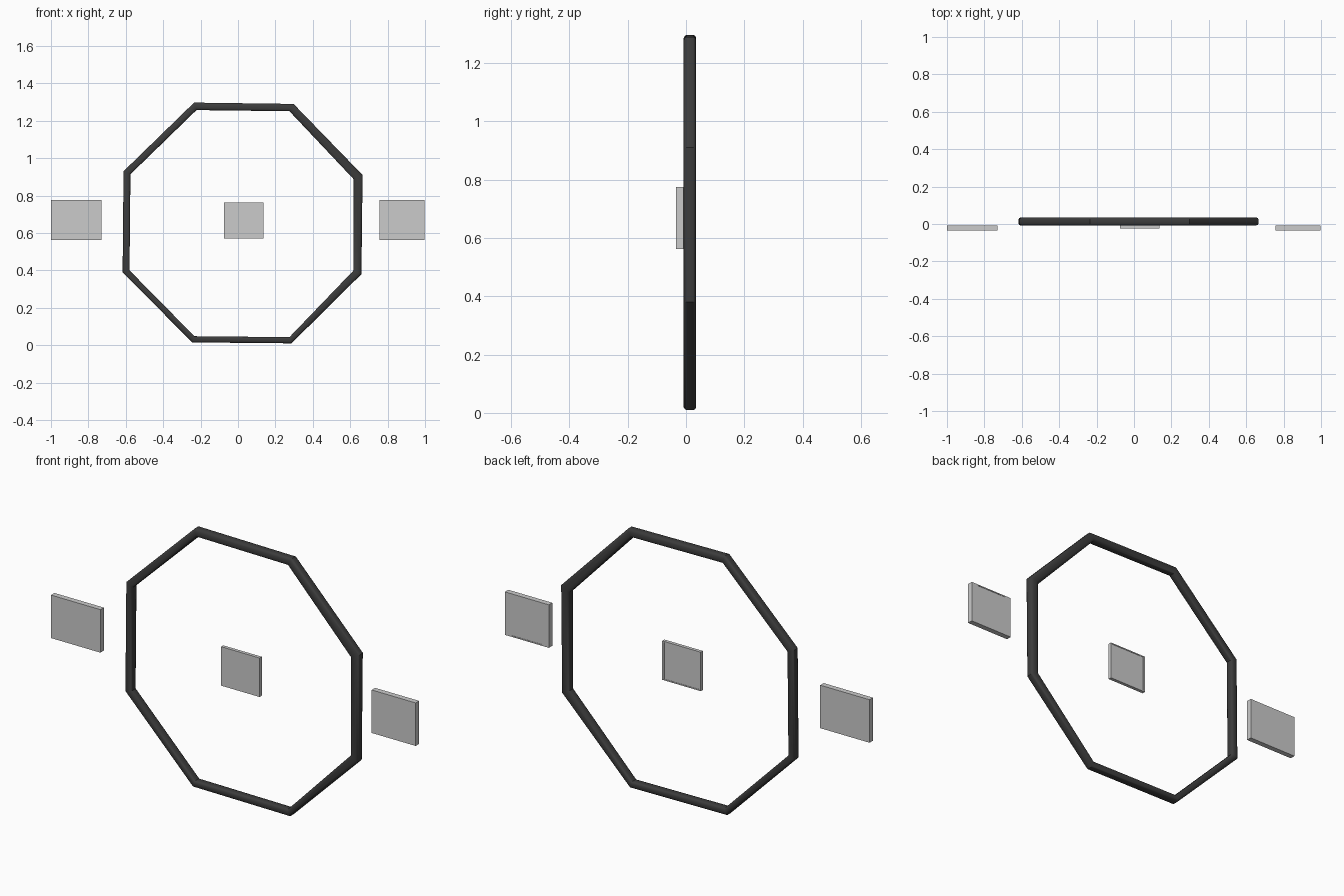
import bpy, bmesh
from mathutils import Vector

if "Cube" in bpy.data.objects:
    bpy.data.objects.remove(bpy.data.objects["Cube"])


def finish(bm, name):
    bmesh.ops.recalc_face_normals(bm, faces=bm.faces[:])
    mesh = bpy.data.meshes.new(name)
    bm.to_mesh(mesh)
    bm.free()
    ob = bpy.data.objects.new(name, mesh)
    bpy.context.collection.objects.link(ob)
    return ob


# Octagonal hoop: rounded section swept between the outer and inner corners
outer = [(-.235, 1.297), (.297, 1.29), (.666, .91), (.66, .38),
         (.286, .01), (-.245, .015), (-.617, .39), (-.612, .93)]
inner = [(-.222, 1.257), (.275, 1.251), (.618, .888), (.618, .40),
         (.275, .043), (-.233, .048), (-.580, .40), (-.575, .914)]
# (fraction from outer to inner, y)
section = [(0, .002), (0, .025), (.08, .031), (.28, .035), (.72, .035), (.92, .031),
           (1, .025), (1, .002), (.92, -.004), (.72, -.008), (.28, -.008), (.08, -.004)]
bm = bmesh.new()
rings = []
for o, i in zip(outer, inner):
    pts = [(Vector(o).lerp(Vector(i), t), y) for t, y in section]
    rings.append([bm.verts.new((p.x, y, p.y)) for p, y in pts])
for a, b in zip(rings, rings[1:] + rings[:1]):
    for j in range(len(section)):
        k = (j + 1) % len(section)
        bm.faces.new((a[j], a[k], b[k], b[j]))
hoop = finish(bm, "octagon_hoop")
dark = bpy.data.materials.new("dark_grey")
dark.diffuse_color = (.045, .045, .045, 1)
dark.use_nodes = True
dark.node_tree.nodes["Principled BSDF"].inputs["Base Color"].default_value = dark.diffuse_color
hoop.data.materials.append(dark)
bpy.context.view_layer.objects.active = hoop
hoop.select_set(True)
bpy.ops.object.shade_smooth_by_angle(angle=0.65)


# Flat plates, optionally with a shallow inset panel on the back
def plate(name, x0, x1, z0, z1, y0, y1, inset=None):
    bm = bmesh.new()
    bmesh.ops.create_cube(bm, size=1)
    for v in bm.verts:
        v.co = (x1 if v.co.x > 0 else x0, y1 if v.co.y > 0 else y0,
                z1 if v.co.z > 0 else z0)
    bm.normal_update()
    if inset:
        back = max(bm.faces, key=lambda f: f.calc_center_median().y)
        bmesh.ops.inset_region(bm, faces=[back], thickness=.008)
        cx, cz = (x0 + x1) / 2, (z0 + z1) / 2
        for v in back.verts:
            v.co.x = cx + (1 if v.co.x > cx else -1) * ((x1 - x0) / 2 - inset)
        panel = bmesh.ops.extrude_discrete_faces(bm, faces=[back])["faces"][0]
        for v in panel.verts:
            v.co.y -= .002
    return finish(bm, name)


plate("left_plate", -1.0, -.73, .562, .775, -.035, -.008)
plate("right_plate", .757, .998, .562, .775, -.035, -.008, .038)
plate("centre_plate", -.075, .136, .57, .763, -.025, -.008, .01)
